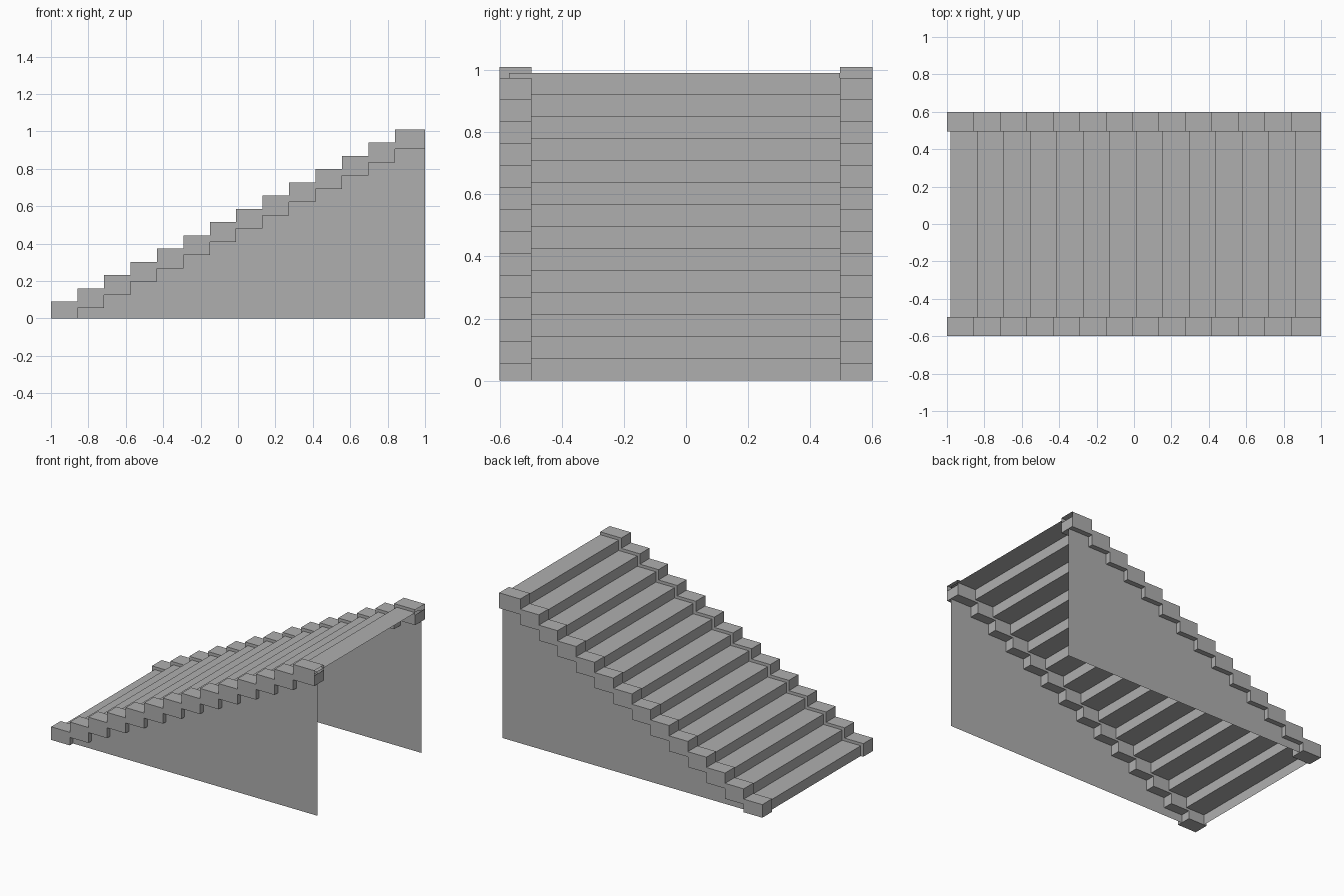
import bpy, bmesh

if "Cube" in bpy.data.objects:
    bpy.data.objects.remove(bpy.data.objects["Cube"])

N = 14            # number of steps
RUN = 0.1415      # step depth
RISE = 0.0708     # step height

# Dark grey stone
stone = bpy.data.materials.new("dark_grey")
stone.diffuse_color = (0.43, 0.43, 0.43, 1)
stone.use_nodes = True
stone.node_tree.nodes["Principled BSDF"].inputs["Base Color"].default_value = stone.diffuse_color


def finish(name, bm):
    me = bpy.data.meshes.new(name)
    bm.to_mesh(me)
    bm.free()
    me.materials.append(stone)
    ob = bpy.data.objects.new(name, me)
    bpy.context.collection.objects.link(ob)
    return ob


def extrude_profile(name, pts, y0, y1, closed=True, skip=()):
    """Sweep an (x, z) outline along y; closed outlines get end caps."""
    bm = bmesh.new()
    a = [bm.verts.new((x, y0, z)) for x, z in pts]
    b = [bm.verts.new((x, y1, z)) for x, z in pts]
    n = len(pts)
    for i in range(n if closed else n - 1):
        if i not in skip:
            j = (i + 1) % n
            bm.faces.new((a[i], b[i], b[j], a[j]))
    if closed:
        bm.faces.new(a)
        bm.faces.new(b[::-1])
        bmesh.ops.recalc_face_normals(bm, faces=bm.faces)
    return finish(name, bm)


# Stepped outline shared by both side curbs
xs = [-1 + i * RUN for i in range(N)] + [1.0]
tops = [0.09 + i * RISE for i in range(N)]
lows = [max(0.0, t - 0.106) for t in tops]
outline = []
for i in range(N):
    outline += [(xs[i], tops[i]), (xs[i + 1], tops[i])]
open_edge = len(outline) - 1          # upper part of the top end stays open
outline.append((1.0, 0.975))
for i in reversed(range(N)):
    outline += [(xs[i + 1], lows[i]), (xs[i], lows[i])]

extrude_profile("front_curb", outline, -0.60, -0.497, skip=(open_edge,))
extrude_profile("back_curb", outline, 0.495, 0.60, skip=(open_edge,))

# Folded sheet of risers and treads, set just below and behind the curb edges
steps = [(xs[0] + 0.02, 0.0)]
for i in range(N):
    x_end = min(xs[i + 1] + 0.02, 1.0)
    steps += [(xs[i] + 0.02, tops[i] - 0.02), (x_end, tops[i] - 0.02)]
extrude_profile("treads_and_risers", steps[::-1], -0.57, 0.495, closed=False)

# Thin side walls under the curbs
for name, y in (("front_wall", -0.565), ("back_wall", 0.565)):
    bm = bmesh.new()
    vs = [bm.verts.new((x, y, z)) for x, z in ((-0.97, 0), (1, 0), (1, 0.985))]
    bm.faces.new(vs if y < 0 else vs[::-1])
    finish(name, bm)
